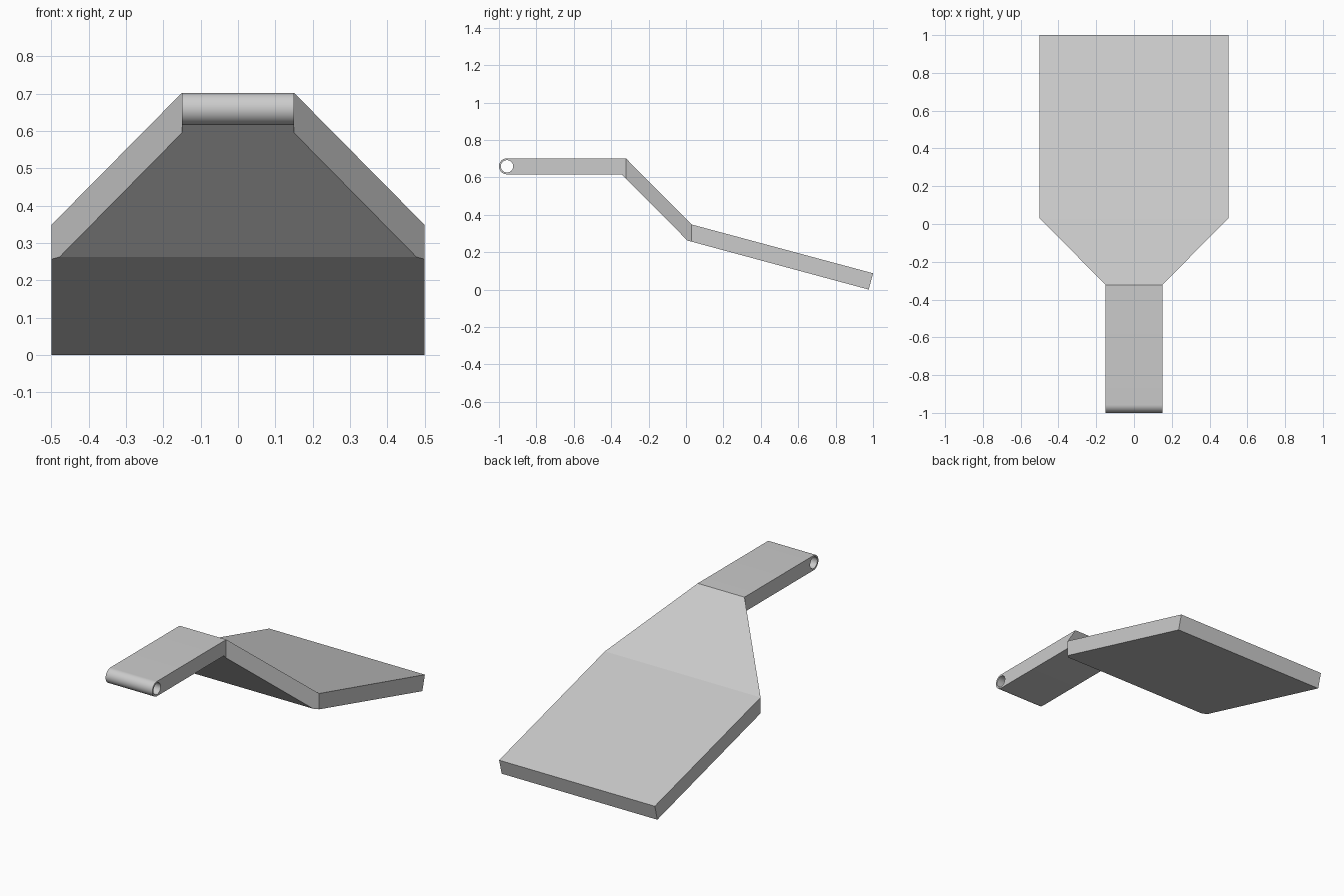
import bpy, bmesh, math
from mathutils import Vector

cube = bpy.data.objects.get("Cube")
if cube:
    bpy.data.objects.remove(cube, do_unlink=True)

grey = bpy.data.materials.new("light_grey")
grey.use_nodes = True
colour = (0.6, 0.6, 0.6, 1)
grey.diffuse_color = colour
grey.node_tree.nodes["Principled BSDF"].inputs["Base Color"].default_value = colour


def prism(name, points, depth):
    """Extrude a closed outline of 3D points along the depth vector."""
    bm = bmesh.new()
    face = bm.faces.new([bm.verts.new(p) for p in points])
    extruded = bmesh.ops.extrude_face_region(bm, geom=[face])["geom"]
    moved = [v for v in extruded if isinstance(v, bmesh.types.BMVert)]
    bmesh.ops.translate(bm, verts=moved, vec=Vector(depth))
    bmesh.ops.recalc_face_normals(bm, faces=bm.faces)
    mesh = bpy.data.meshes.new(name)
    bm.to_mesh(mesh)
    bm.free()
    mesh.materials.append(grey)
    obj = bpy.data.objects.new(name, mesh)
    bpy.context.collection.objects.link(obj)
    return obj


def arc(radius, start, end, steps):
    """Points around the eyelet centre in the side plane."""
    angles = [math.radians(start + (end - start) * i / steps) for i in range(steps + 1)]
    return [(eye_y + radius * math.cos(a), eye_z + radius * math.sin(a)) for a in angles]


def boolean(target, cutter, operation):
    cutter.hide_render = True
    mod = target.modifiers.new(operation.lower(), 'BOOLEAN')
    mod.operation, mod.object, mod.solver = operation, cutter, 'EXACT'
    bpy.context.view_layer.objects.active = target
    bpy.ops.object.modifier_apply(modifier=mod.name)
    bpy.data.objects.remove(cutter, do_unlink=True)


eye_y, eye_z, rim = -0.957, 0.659, 0.043

# Bent strip: rounded front end, level neck, steep bend and shallow ramp
side = arc(rim, 90, 270, 24)
side += [(-0.343, 0.616), (0.008, 0.262), (0.977, 0), (1, 0.087), (0.03, 0.348), (-0.322, 0.702)]
plate = prism("bent_plate", [(-0.5, y, z) for y, z in side], (1, 0, 0))

# Trim the strip to the narrow neck and wide blade
half = [(0.15, -1.1), (0.15, -0.322), (0.5, 0.03), (0.5, 1.1)]
plan = half + [(-x, y) for x, y in reversed(half)]
boolean(plate, prism("plan_cutter", [(x, y, -0.5) for x, y in plan], (0, 0, 2)), 'INTERSECT')

# Pin hole through the rounded end
hole = arc(0.033, 0, 360, 40)[:-1]
boolean(plate, prism("hole_cutter", [(-0.6, y, z) for y, z in hole], (1.2, 0, 0)), 'DIFFERENCE')

bpy.ops.object.select_all(action='DESELECT')
plate.select_set(True)
bpy.context.view_layer.objects.active = plate
bpy.ops.object.shade_smooth_by_angle(angle=math.radians(12))
